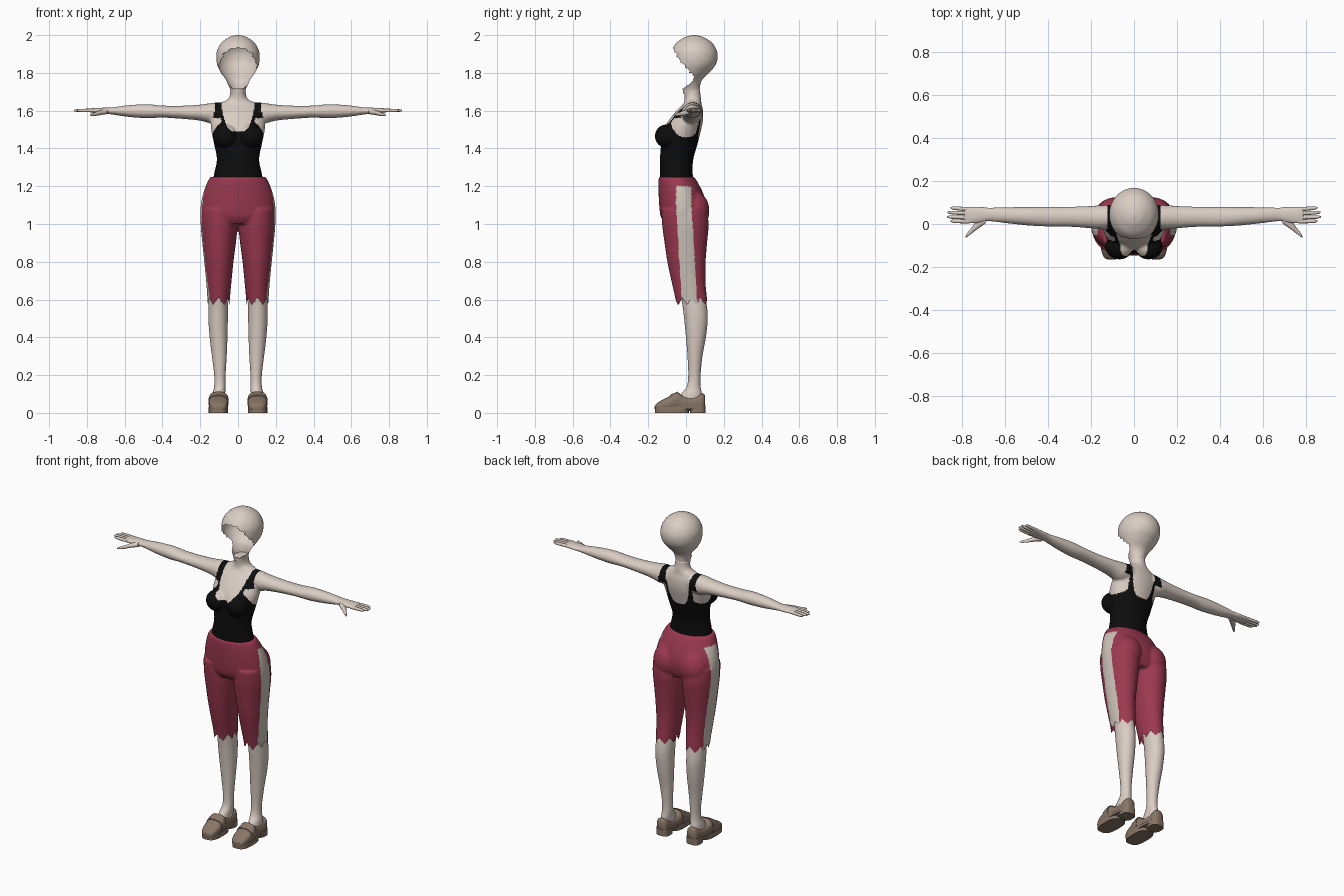
import bpy, bmesh
from math import sin, cos, pi, radians, atan2, copysign
from mathutils import Vector, Matrix

if "Cube" in bpy.data.objects:
    bpy.data.objects.remove(bpy.data.objects["Cube"])


def material(name, rgb):
    m = bpy.data.materials.new(name)
    m.use_nodes = True
    m.diffuse_color = (*rgb, 1)
    m.node_tree.nodes["Principled BSDF"].inputs["Base Color"].default_value = (*rgb, 1)
    return m


skin = material("skin", (0.70, 0.61, 0.55))
black = material("black_cloth", (0.004, 0.004, 0.004))
red = material("red_cloth", (0.33, 0.04, 0.08))
panel = material("pale_panel", (0.60, 0.54, 0.48))
brown = material("brown_leather", (0.25, 0.18, 0.135))


def spline(rows, steps):
    """Smooth interpolation through a list of equal-length tuples."""
    out = []
    for i in range(len(rows) - 1):
        p0, p1 = rows[max(i - 1, 0)], rows[i]
        p2, p3 = rows[i + 1], rows[min(i + 2, len(rows) - 1)]
        for s in range(steps):
            u = s / steps
            out.append([b + u * (c - a) / 2 + u * u * (a - 2.5 * b + 2 * c - d / 2)
                        + u ** 3 * (1.5 * (b - c) + (d - a) / 2)
                        for a, b, c, d in zip(p0, p1, p2, p3)])
    return out + [list(rows[-1])]


def loft(bm, rows, axis="z", steps=5, seg=32, power=1.0, sides=(1,)):
    """Rounded sections (position, low a, high a, low b, high b) along an axis."""
    for side in sides:
        rings = []
        for t, a0, a1, b0, b1 in spline(rows, steps):
            ring = []
            for k in range(seg):
                c, s = cos(2 * pi * k / seg), sin(2 * pi * k / seg)
                a = (a0 + a1) / 2 + (a1 - a0) / 2 * copysign(abs(c) ** power, c)
                b = (b0 + b1) / 2 + (b1 - b0) / 2 * copysign(abs(s) ** power, s)
                x, y, z = {"z": (a, b, t), "x": (t, a, b), "y": (a, t, b)}[axis]
                ring.append(bm.verts.new((x * side, y, z)))
            rings.append(ring)
        for r, q in zip(rings, rings[1:]):
            for k in range(seg):
                n = (k + 1) % seg
                bm.faces.new((r[k], r[n], q[n], q[k]))
        bm.faces.new(rings[0])
        bm.faces.new(rings[-1])


def ellipsoid(bm, centre, radii):
    for side in (1, -1):
        m = Matrix.Translation((centre[0] * side, *centre[1:])) @ Matrix.Diagonal((*radii, 1))
        bmesh.ops.create_uvsphere(bm, u_segments=24, v_segments=16, radius=1, matrix=m)


def finish(name, bm, mats, voxel=0, angle=60):
    bmesh.ops.recalc_face_normals(bm, faces=bm.faces)
    me = bpy.data.meshes.new(name)
    bm.to_mesh(me)
    bm.free()
    ob = bpy.data.objects.new(name, me)
    bpy.context.collection.objects.link(ob)
    if voxel:  # fuse the overlapping volumes into one soft surface
        mod = ob.modifiers.new("fuse", "REMESH")
        mod.mode = "VOXEL"
        mod.voxel_size = voxel
        mod = ob.modifiers.new("soften", "SMOOTH")
        mod.factor, mod.iterations = 0.5, 7
        dg = bpy.context.evaluated_depsgraph_get()
        me = bpy.data.meshes.new_from_object(ob.evaluated_get(dg))
        ob.modifiers.clear()
        ob.data = me
    me.materials.clear()
    for m in mats:
        me.materials.append(m)
    me.shade_smooth()
    me.set_sharp_from_angle(angle=radians(angle))
    return ob


def paint(ob, rule):
    for p in ob.data.polygons:
        p.material_index = int(rule(p.center))


def trim(ob, rule):
    bm = bmesh.new()
    bm.from_mesh(ob.data)
    gone = [f for f in bm.faces if rule(f.calc_center_median())]
    bmesh.ops.delete(bm, geom=gone, context="FACES")
    bm.to_mesh(ob.data)
    bm.free()


def zigzag(u):
    return abs((u % 1) * 2 - 1)


BOTH = (1, -1)

# Torso, neck and arms
bm = bmesh.new()
torso = [(1.20, .135, -.135, .045), (1.26, .128, -.138, .036), (1.34, .112, -.138, .038),
         (1.42, .126, -.132, .06), (1.50, .142, -.118, .08), (1.55, .144, -.09, .09),
         (1.60, .138, -.05, .09), (1.635, .105, -.015, .082), (1.66, .054, -.008, .08),
         (1.69, .042, -.01, .076), (1.715, .042, -.015, .076)]
loft(bm, [(z, -w, w, b, f) for z, w, b, f in torso], seg=48)
ellipsoid(bm, (.068, -.105, 1.465), (.066, .06, .062))
arm = [(.07, -.01, .085, 1.54, 1.645), (.13, -.025, .088, 1.53, 1.642),
       (.20, -.02, .084, 1.547, 1.632), (.30, -.013, .08, 1.557, 1.626),
       (.40, -.012, .079, 1.563, 1.627), (.48, -.008, .079, 1.56, 1.634),
       (.58, .002, .078, 1.567, 1.629), (.67, .012, .077, 1.58, 1.617),
       (.71, .005, .08, 1.583, 1.616), (.76, 0, .082, 1.588, 1.614),
       (.79, .004, .081, 1.591, 1.611)]
loft(bm, arm, "x", sides=BOTH)
upper = finish("torso_and_arms", bm, [skin, black], voxel=.006)


def is_top(c):
    x = abs(c.x)
    if x > .165 or c.z > 1.66:
        return False
    if x > .09 and (c.y / .08) ** 2 + ((c.z - 1.55) / .092) ** 2 < 1 and c.z < 1.56:
        return False
    if c.z > 1.55 and x > .123 + .3 * max(0, 1.6 - c.z):
        return False
    if c.y < .035:
        return c.z < 1.49 + .14 * (x / .088) ** 4
    return c.z < 1.45 + .19 * (x / .086) ** 4


paint(upper, is_top)

# Fingers and thumbs
bm = bmesh.new()
for base, tip, reach in ((.068, .075, .852), (.049, .054, .866), (.03, .033, .868), (.012, .013, .852)):
    rows = []
    for u, r in ((0, .0095), (.5, .009), (.85, .0075), (1, .003)):
        y, x = base + (tip - base) * u, .765 + (reach - .765) * u
        rows.append((x, y - r, y + r, 1.601 - r, 1.601 + r))
    loft(bm, rows, "x", steps=4, seg=12, sides=BOTH)
thumb = [(.69, .002, .04, 1.582, 1.61), (.73, -.026, .015, 1.576, 1.602),
         (.755, -.045, -.018, 1.572, 1.592), (.775, -.06, -.043, 1.572, 1.586),
         (.783, -.064, -.059, 1.575, 1.58)]
loft(bm, thumb, "x", steps=4, seg=14, sides=BOTH)
finish("fingers", bm, [skin])

# Hollow head with an open face
bm = bmesh.new()
head = [(1.69, .039, -.015, .076), (1.72, .044, -.02, .073), (1.76, .064, -.04, .084),
        (1.80, .09, -.06, .122), (1.84, .109, -.075, .155), (1.88, .115, -.08, .167),
        (1.92, .11, -.075, .162), (1.96, .087, -.05, .137), (1.988, .049, -.008, .095),
        (1.997, .022, .02, .066), (2.0, .003, .04, .046)]
loft(bm, [(z, -w, w, b, f) for z, w, b, f in head], steps=9, seg=80)
head_shell = finish("head", bm, [skin])
face_edge = [(1.70, -.04), (1.72, -.01), (1.75, .03), (1.78, .045), (1.81, .02),
             (1.83, .008), (1.87, -.03), (1.92, -.056), (1.955, -.09)]


def is_face(c):
    for (z0, y0), (z1, y1) in zip(face_edge, face_edge[1:]):
        if z0 <= c.z < z1:
            jag = .012 * zigzag(c.z * 35) if c.z > 1.8 else 0
            return c.y < y0 + (y1 - y0) * (c.z - z0) / (z1 - z0) - jag
    return False


trim(head_shell, is_face)

# Cropped trousers with side panels and a ragged hem
bm = bmesh.new()
hips = [(1.25, .145, -.143, .042), (1.22, .163, -.146, .062), (1.16, .185, -.145, .092),
        (1.10, .197, -.142, .108), (1.04, .197, -.134, .105), (1.0, .17, -.11, .09)]
loft(bm, [(z, -w, w, b, f) for z, w, b, f in hips], seg=48)
ellipsoid(bm, (.088, .04, 1.07), (.09, .084, .105))
thigh = [(1.08, .196, .012, -.13, .11), (1.0, .198, .002, -.127, .12), (.9, .189, .011, -.114, .112),
         (.8, .179, .024, -.099, .104), (.7, .169, .034, -.078, .103), (.6, .162, .043, -.056, .112),
         (.53, .161, .044, -.05, .118)]
loft(bm, [(z, i, o, b, f) for z, o, i, b, f in thigh], sides=BOTH)
trousers = finish("trousers", bm, [red, panel], voxel=.006)


def below_hem(c):
    turn = atan2(c.y - .03, abs(c.x) - .103) / (2 * pi)
    return c.z < .572 + .036 * zigzag(turn * 8)


def is_panel(c):
    mid = -.012 + .03 * max(0, 1.1 - c.z) / .5
    return abs(c.x) > .12 and c.z < 1.2 and abs(c.y - mid) < .041


trim(trousers, below_hem)
paint(trousers, is_panel)

# Lower legs and ankles
bm = bmesh.new()
leg = [(.66, .152, .058, -.035, .09), (.58, .156, .054, -.02, .108), (.5, .157, .054, -.01, .115),
       (.4, .15, .056, 0, .105), (.3, .138, .06, .008, .087), (.2, .126, .066, .012, .077),
       (.14, .126, .066, .004, .077), (.1, .134, .068, -.025, .084), (.05, .136, .07, -.05, .086)]
loft(bm, [(z, i, o, b, f) for z, o, i, b, f in leg], sides=BOTH)
finish("lower_legs", bm, [skin])

# Slip-on shoes
bm = bmesh.new()
shoe = [(-.165, .088, .118, .015, .036), (-.155, .066, .139, .01, .05), (-.12, .054, .152, .01, .072),
        (-.08, .052, .155, .01, .092), (-.045, .054, .152, .01, .108), (-.01, .06, .148, .01, .088),
        (.04, .065, .143, .01, .085), (.085, .069, .138, .01, .102), (.1, .08, .126, .02, .095)]
loft(bm, shoe, "y", power=.75, sides=BOTH)
finish("shoe_uppers", bm, [brown])

bm = bmesh.new()
band = [(-.085, .05, .157, .015, .094), (-.065, .05, .157, .015, .104), (-.045, .051, .155, .015, .113)]
loft(bm, band, "y", power=.75, sides=BOTH)
finish("shoe_bands", bm, [brown], angle=40)

bm = bmesh.new()
for z0, z1, x0, x1, y0, y1 in ((0, .03, .052, .155, -.165, .015), (.02, .036, .054, .153, -.166, .101),
                               (0, .04, .062, .145, .022, .103)):
    loft(bm, [(z0, x0, x1, y0, y1), (z1, x0, x1, y0, y1)], steps=1, power=.7, sides=BOTH)
finish("shoe_soles", bm, [brown], angle=40)
